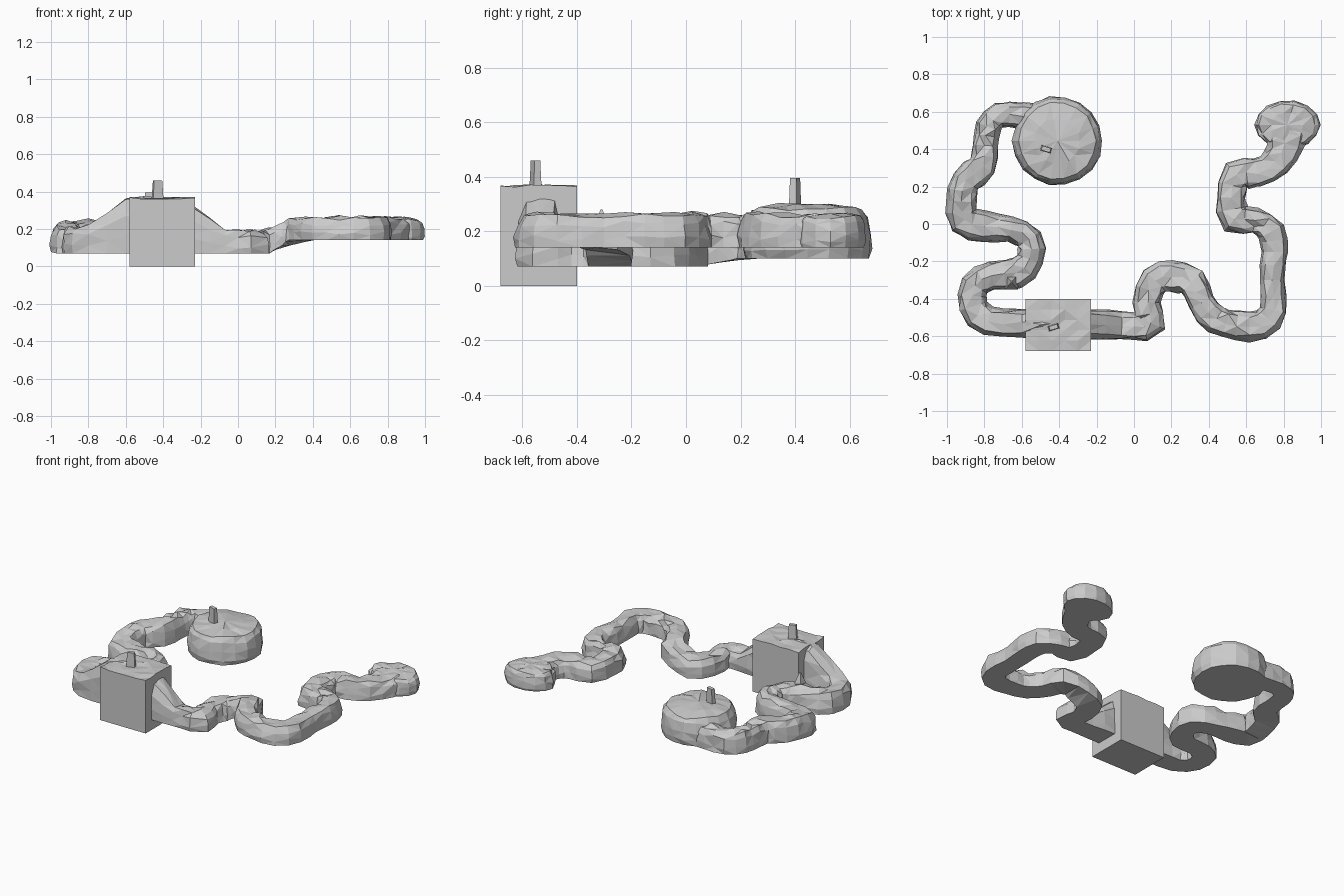
import bpy, bmesh, math, random
from mathutils import Vector
from mathutils.geometry import interpolate_bezier

if "Cube" in bpy.data.objects:
    bpy.data.objects.remove(bpy.data.objects["Cube"])

random.seed(7)
stone = bpy.data.materials.new("grey stone")
stone.diffuse_color = (0.6, 0.6, 0.6, 1)
stone.use_nodes = True
stone.node_tree.nodes["Principled BSDF"].inputs["Base Color"].default_value = stone.diffuse_color


def ramp(v, a, b):
    return min(1, max(0, (v - a) / (b - a)))


def base_z(x, y):
    # floor level climbs towards both far ends
    return 0.07 + (0.07 * ramp(x, 0.15, 0.33) if x > 0 else 0.03 * ramp(y, 0.02, 0.22))


def top_z(x, y):
    # roof level, with slopes climbing to the block
    z = base_z(x, y) + 0.12 + (0.02 if x < -0.45 else 0)
    if y < -0.38:
        peak = min(ramp(x, -0.80, -0.60), ramp(x, -0.10, -0.23))
        z += (0.355 - z) * peak
    return z


def jit(a):
    return random.uniform(-a, a)


def finish(name, bm):
    bmesh.ops.recalc_face_normals(bm, faces=bm.faces)
    bmesh.ops.triangulate(bm, faces=[f for f in bm.faces if len(f.verts) == 4])
    me = bpy.data.meshes.new(name)
    bm.to_mesh(me)
    bm.free()
    me.materials.append(stone)
    ob = bpy.data.objects.new(name, me)
    bpy.context.collection.objects.link(ob)
    return ob


def stitch(bm, rings):
    # bridge consecutive closed rings of equal length
    for a, b in zip(rings, rings[1:]):
        n = len(a)
        for i in range(n):
            bm.faces.new((a[i], a[(i + 1) % n], b[(i + 1) % n], b[i]))


# side offset and height of the tunnel cross-section
SECTION = [(-1, 0), (-1.03, 0.3), (-0.93, 0.72), (-0.68, 0.97), (0, 1.04),
           (0.68, 0.97), (0.93, 0.72), (1.03, 0.3), (1, 0)]


def tunnel(name, stations):
    pts = [Vector(p) for p in stations]
    line = []
    for i in range(len(pts) - 1):
        p0, p1, p2 = pts[max(i - 1, 0)], pts[i], pts[i + 1]
        p3 = pts[min(i + 2, len(pts) - 1)]
        line += interpolate_bezier(p1, p1 + (p2 - p0) / 6, p2 - (p3 - p1) / 6, p2, 3)[:-1]
    line.append(pts[-1])
    bm = bmesh.new()
    rings = []
    for i, p in enumerate(line):
        t = line[min(i + 1, len(line) - 1)] - line[max(i - 1, 0)]
        side = Vector((t.y, -t.x)).normalized()
        b, top = base_z(p.x, p.y), top_z(p.x, p.y)
        ring = []
        for u, h in SECTION:
            w = p.z * u + (jit(0.008) if h else jit(0.003))
            z = b + (top - b) * h + (jit(0.012) if h else 0)
            ring.append(bm.verts.new((p.x + side.x * w, p.y + side.y * w, z)))
        rings.append(ring)
    stitch(bm, rings)
    bm.faces.new(rings[0])
    bm.faces.new(rings[-1])
    finish(name, bm)


def chamber(name, centre, radii, bottom, top, n):
    # rounded cave room: rings of (radius, height)
    levels = [(0.96, 0), (1, 0.18), (1.0, 0.45), (0.95, 0.75), (0.86, 0.92), (0.5, 1)]
    bm = bmesh.new()
    rings = []
    for r, h in levels:
        ring = []
        for i in range(n):
            a = math.tau * i / n
            k = r + jit(0.025)
            z = bottom + (top - bottom) * h + (jit(0.01) if h else 0)
            ring.append(bm.verts.new((centre[0] + radii[0] * k * math.cos(a),
                                      centre[1] + radii[1] * k * math.sin(a), z)))
        rings.append(ring)
    stitch(bm, rings)
    bm.faces.new(rings[0])
    tip = bm.verts.new((*centre, top + 0.005))
    for i in range(n):
        bm.faces.new((rings[-1][i], rings[-1][(i + 1) % n], tip))
    finish(name, bm)


def block(name, lo, hi, cuts=0, rough=0.0, taper=1.0, turn=0.0):
    bm = bmesh.new()
    bmesh.ops.create_cube(bm, size=1)
    if cuts:
        bmesh.ops.subdivide_edges(bm, edges=bm.edges[:], cuts=cuts, use_grid_fill=True)
    lo, hi = Vector(lo), Vector(hi)
    for v in bm.verts:
        f = taper if v.co.z > 0 else 1
        x, y = v.co.x * f * (hi.x - lo.x), v.co.y * f * (hi.y - lo.y)
        c, s = math.cos(turn), math.sin(turn)
        z = lo.z + (v.co.z + 0.5) * (hi.z - lo.z)
        if v.co.z > 0.2:
            z += jit(rough)
        v.co = ((lo.x + hi.x) / 2 + x * c - y * s, (lo.y + hi.y) / 2 + x * s + y * c, z)
    finish(name, bm)


# winding tunnels, each station is x, y, half width
tunnel("east_tunnel", [
    (-0.40, -0.535, .08), (-0.15, -0.54, .075), (0.0, -0.545, .07), (0.09, -0.53, .08),
    (0.07, -0.42, .07), (0.11, -0.30, .08), (0.20, -0.28, .08), (0.31, -0.31, .08),
    (0.36, -0.42, .07), (0.44, -0.51, .075), (0.55, -0.54, .075), (0.68, -0.54, .08),
    (0.745, -0.46, .07), (0.74, -0.30, .065), (0.75, -0.15, .065), (0.735, -0.04, .07),
    (0.65, 0.02, .06), (0.54, 0.03, .085), (0.52, 0.14, .075), (0.55, 0.26, .08),
    (0.66, 0.275, .075), (0.76, 0.33, .08), (0.81, 0.43, .10), (0.82, 0.52, .12)])
tunnel("west_tunnel", [
    (-0.40, -0.535, .08), (-0.60, -0.53, .075), (-0.78, -0.52, .075), (-0.86, -0.44, .075),
    (-0.85, -0.33, .075), (-0.76, -0.275, .075), (-0.63, -0.265, .08), (-0.555, -0.19, .07),
    (-0.56, -0.08, .07), (-0.66, -0.03, .065), (-0.80, -0.01, .08), (-0.91, 0.02, .083),
    (-0.92, 0.12, .075), (-0.90, 0.23, .075), (-0.81, 0.31, .075), (-0.795, 0.42, .065),
    (-0.78, 0.52, .065), (-0.72, 0.58, .065), (-0.60, 0.58, .07), (-0.45, 0.55, .09)])

# end chambers
chamber("large_chamber", (-0.41, 0.445), (0.24, 0.237), 0.10, 0.295, 18)
chamber("small_chamber", (0.82, 0.53), (0.175, 0.13), 0.14, 0.26, 14)

# entrance block with uneven roof
block("entrance_block", (-0.58, -0.68, 0.0), (-0.23, -0.40, 0.365), cuts=4, rough=0.006)

# chimneys and a rock splinter
block("entrance_chimney", (-0.46, -0.567, 0.34), (-0.40, -0.537, 0.46), taper=0.75, turn=0.3)
block("chamber_chimney", (-0.50, 0.385, 0.27), (-0.44, 0.415, 0.395), taper=0.8, turn=-0.3)
block("rock_splinter", (-0.69, -0.35, 0.17), (-0.62, -0.27, 0.28), taper=0.1)
